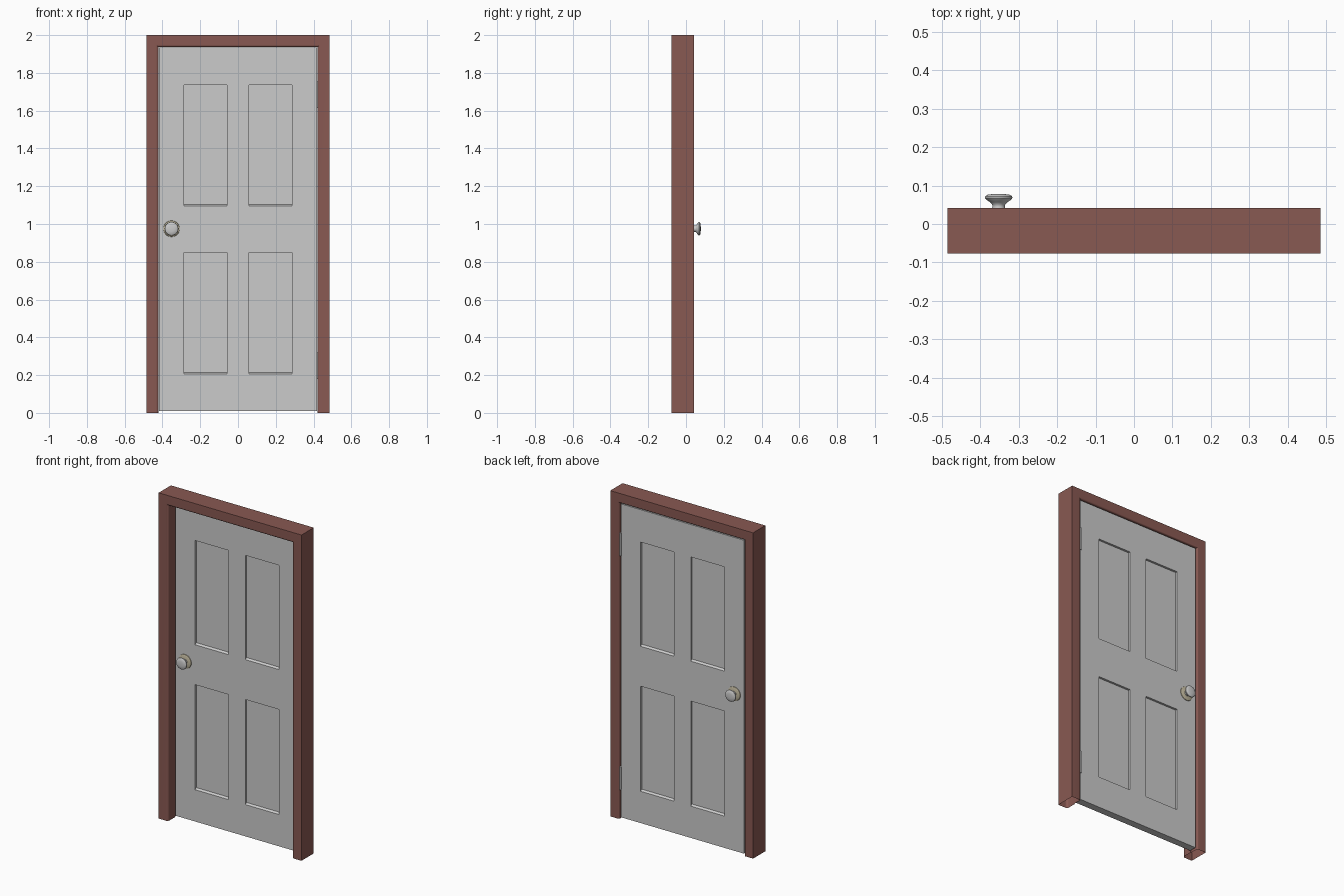
import bpy, bmesh, math

if "Cube" in bpy.data.objects:
    bpy.data.objects.remove(bpy.data.objects["Cube"])

W, H = 0.485, 2.0                 # frame half width and height
FRONT, BACK = -0.077, 0.042       # frame depth range
DOOR_F, DOOR_B = -0.010, 0.035    # door faces
MID = (DOOR_F + DOOR_B) / 2


def material(name, rgb):
    m = bpy.data.materials.new(name)
    m.diffuse_color = (*rgb, 1)
    m.use_nodes = True
    m.node_tree.nodes["Principled BSDF"].inputs["Base Color"].default_value = m.diffuse_color
    return m


def finish(name, bm, mat=None, smooth=None):
    bmesh.ops.recalc_face_normals(bm, faces=bm.faces)
    me = bpy.data.meshes.new(name)
    bm.to_mesh(me)
    bm.free()
    ob = bpy.data.objects.new(name, me)
    bpy.context.collection.objects.link(ob)
    if mat:
        me.materials.append(mat)
    if smooth:
        bpy.ops.object.select_all(action='DESELECT')
        ob.select_set(True)
        bpy.context.view_layer.objects.active = ob
        bpy.ops.object.shade_smooth_by_angle(angle=math.radians(smooth))
    return ob


red = material("frame_red", (0.25, 0.10, 0.085))
brass = material("plate_brass", (0.50, 0.45, 0.32))

# Frame: one moulded section swept up, across and down with mitred corners
R = 0.014
arc = [math.radians(a) for a in range(0, 91, 15)]
profile = [(0, FRONT)]
profile += [(0.064 - R + R * math.sin(a), FRONT + R - R * math.cos(a)) for a in arc]
profile += [(0.064, DOOR_F - 0.002), (0.060, DOOR_F - 0.002)]
profile += [(0.060 - 0.008 + 0.008 * math.cos(a), BACK - 0.008 + 0.008 * math.sin(a)) for a in arc]
profile += [(0, BACK)]
bm = bmesh.new()
stations = [(-1, 0), (-1, 1), (1, 1), (1, 0)]
rings = [[bm.verts.new((s * (W - u), y, top * (H - u))) for u, y in profile]
         for s, top in stations]
n = len(profile)
for a, b in zip(rings, rings[1:]):
    for i in range(n):
        j = (i + 1) % n
        bm.faces.new((a[i], a[j], b[j], b[i]))
finish("door_frame", bm, red, 30)

# Door leaf: gridded faces with four sunken panels on each side
xs = [-0.417, -0.285, -0.057, 0.057, 0.285, 0.417]
zs = [0.01, 0.205, 0.85, 1.095, 1.735, 1.934]
SINK = 0.013
bm = bmesh.new()
sides = []
for y, d in ((DOOR_F, 1), (DOOR_B, -1)):
    g = [[bm.verts.new((x, y, z)) for z in zs] for x in xs]
    sides.append(g)
    for i in range(5):
        for j in range(5):
            q = (g[i][j], g[i + 1][j], g[i + 1][j + 1], g[i][j + 1])
            if i in (1, 3) and j in (1, 3):
                # sloping lower ledge, square upper and side walls
                f = [bm.verts.new((v.co.x, y + d * SINK, v.co.z + (0.008 if k < 2 else 0)))
                     for k, v in enumerate(q)]
                bm.faces.new(f)
                for k in range(4):
                    m = (k + 1) % 4
                    bm.faces.new((q[k], q[m], f[m], f[k]))
            else:
                bm.faces.new(q)
a, b = sides
for k in range(5):
    for e in (0, 5):
        bm.faces.new((a[e][k], a[e][k + 1], b[e][k + 1], b[e][k]))
        bm.faces.new((a[k][e], a[k + 1][e], b[k + 1][e], b[k][e]))
finish("door_leaf", bm)


def lathe(name, pts, d, mat=None):
    # turn (radius, distance from door face) points about the knob axis
    bm = bmesh.new()
    face = DOOR_B if d > 0 else DOOR_F
    vs = [bm.verts.new((-0.352 + r, face + d * h, 0.975)) for r, h in pts]
    es = [bm.edges.new(p) for p in zip(vs, vs[1:])]
    bmesh.ops.spin(bm, geom=vs + es, cent=(-0.352, 0, 0.975), axis=(0, 1, 0),
                   angle=2 * math.pi, steps=32)
    bmesh.ops.remove_doubles(bm, verts=bm.verts, dist=1e-5)
    return finish(name, bm, mat, 40)


# Knobs and their backing plates on both faces
plate = [(0.043, 0), (0.042, 0.003), (0.036, 0.006), (0, 0.006)]
knob = [(0.018, 0.003), (0.016, 0.010), (0.017, 0.016), (0.023, 0.022),
        (0.032, 0.028), (0.036, 0.033), (0.035, 0.037), (0.029, 0.041),
        (0.015, 0.043), (0, 0.0435)]
for side, d in (("front", -1), ("back", 1)):
    lathe(side + "_knob_plate", plate, d, brass)
    lathe(side + "_knob", knob, d)

# Hinge barrels on the back right edge
for name, z in (("upper_hinge", 1.685), ("lower_hinge", 0.25)):
    bm = bmesh.new()
    bmesh.ops.create_cone(bm, cap_ends=True, segments=16, radius1=0.006,
                          radius2=0.006, depth=0.14)
    bmesh.ops.translate(bm, verts=bm.verts, vec=(0.421, DOOR_B + 0.001, z))
    finish(name, bm, None, 40)
